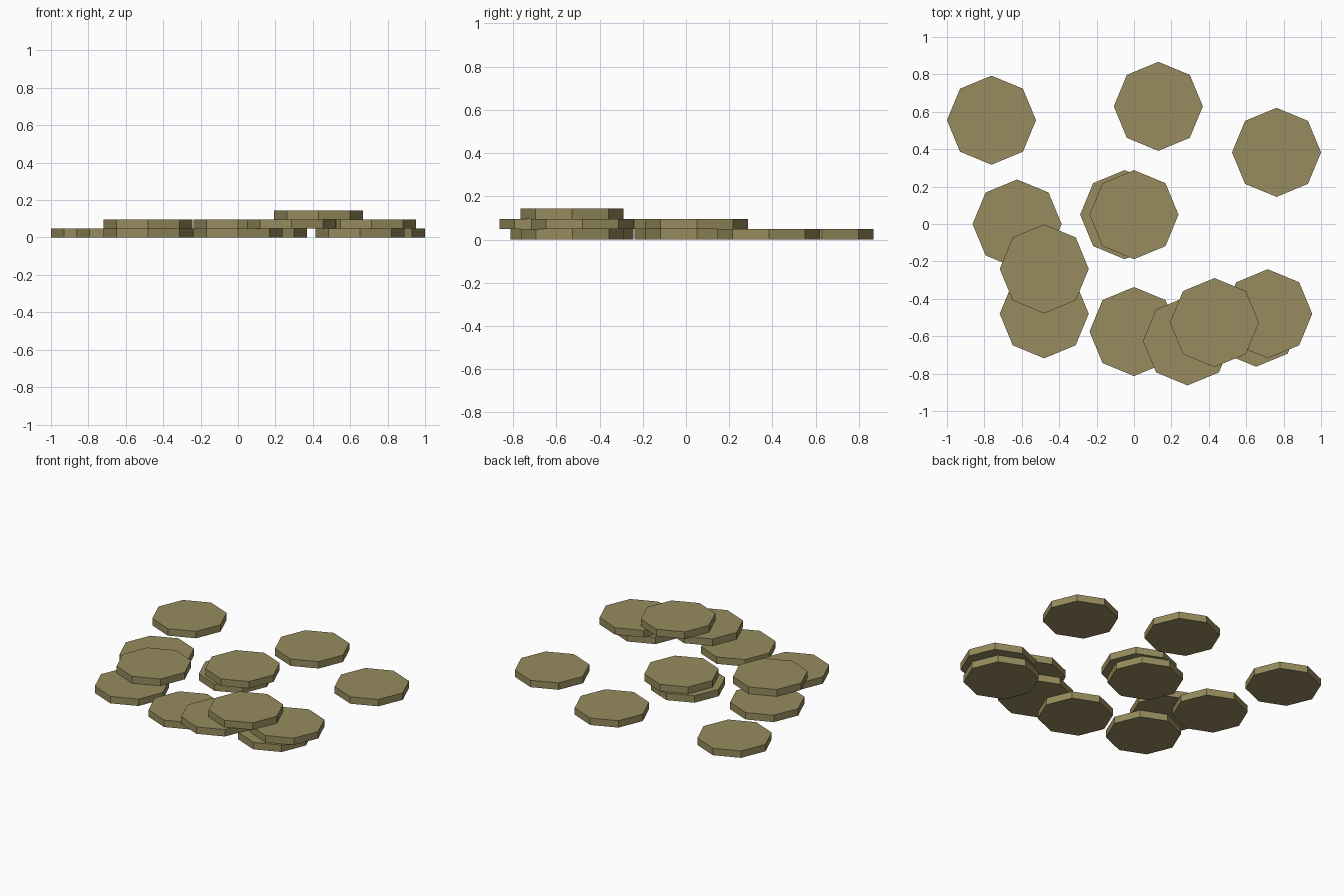
import bpy

if "Cube" in bpy.data.objects:
    bpy.data.objects.remove(bpy.data.objects["Cube"])

RADIUS = 0.238
THICK = 0.048

# Dull gold material
gold = bpy.data.materials.new("dull_gold")
gold.diffuse_color = (0.31, 0.26, 0.11, 1.0)
gold.use_nodes = True
gold.node_tree.nodes["Principled BSDF"].inputs["Base Color"].default_value = gold.diffuse_color


def coin(name, x, y, level):
    """Flat eight-sided coin resting on the given stack level."""
    bpy.ops.mesh.primitive_cylinder_add(
        vertices=8, radius=RADIUS, depth=THICK,
        location=(x, y, THICK * (level + 0.5)))
    obj = bpy.context.object
    obj.name = name
    obj.data.materials.append(gold)


# Coin centres grouped by stack level
layers = [
    # coins lying on the ground
    [(-0.762, 0.555), (0.13, 0.629), (0.762, 0.383), (-0.625, 0.0),
     (-0.48, -0.48), (-0.05, 0.05), (0.0, -0.575), (0.653, -0.525)],
    # coins resting on the first layer
    [(-0.48, -0.24), (0.0, 0.05), (0.286, -0.625), (0.715, -0.48)],
    # topmost coin
    [(0.43, -0.527)],
]
for level, centres in enumerate(layers):
    for i, (x, y) in enumerate(centres):
        coin(f"coin_layer{level + 1}_{i + 1}", x, y, level)
